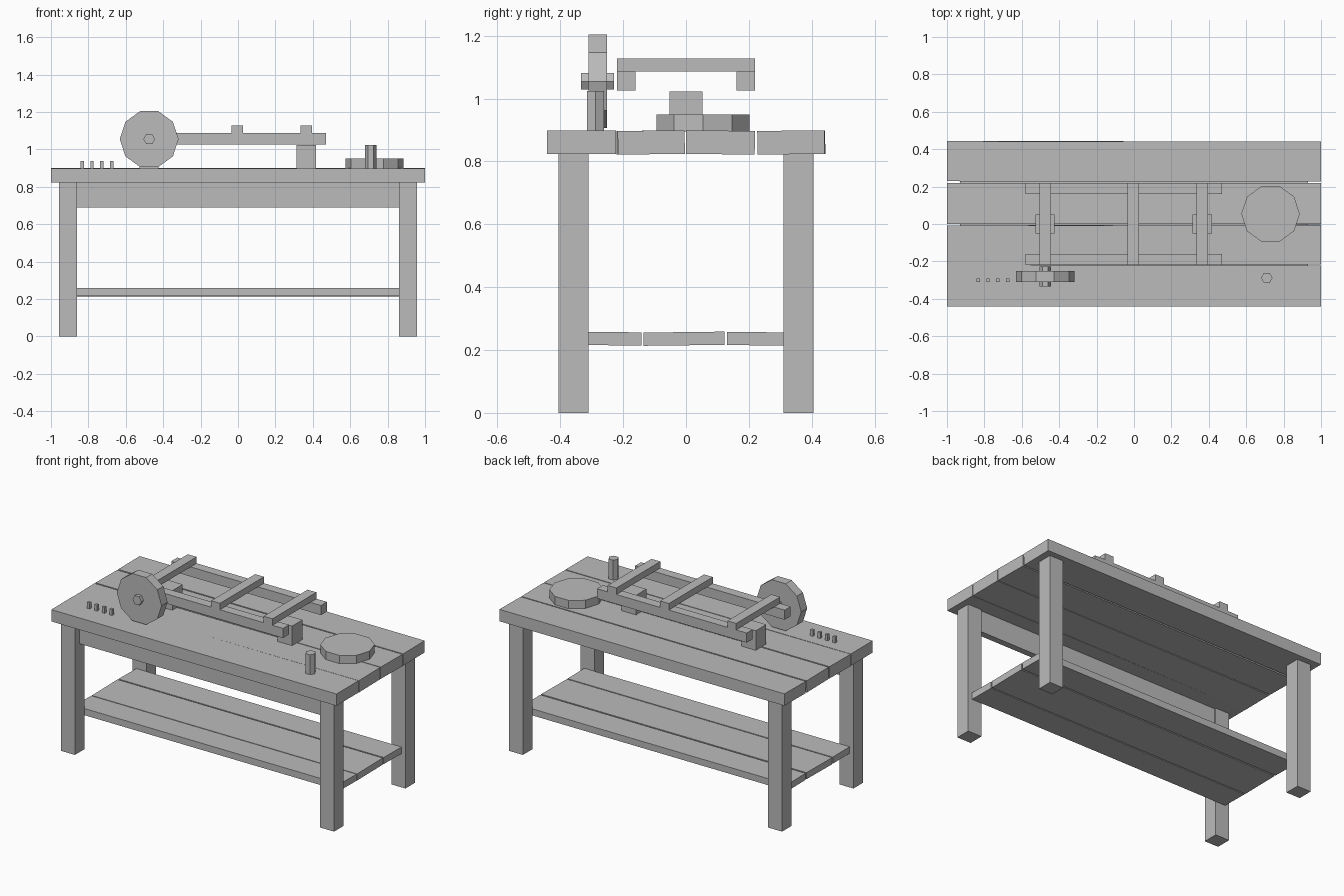
import bpy
import bmesh
import math
from mathutils import Matrix, Vector

cube = bpy.data.objects.get("Cube")
if cube:
    bpy.data.objects.remove(cube, do_unlink=True)

# One plain grey for everything
GREY = (0.5, 0.5, 0.5, 1.0)
grey = bpy.data.materials.new("plain grey")
grey.use_nodes = True
grey.diffuse_color = GREY
bsdf = next(n for n in grey.node_tree.nodes if n.type == "BSDF_PRINCIPLED")
bsdf.inputs["Base Color"].default_value = GREY


def add_object(name, bm, center):
    bmesh.ops.recalc_face_normals(bm, faces=bm.faces)
    mesh = bpy.data.meshes.new(name)
    bm.to_mesh(mesh)
    bm.free()
    mesh.materials.append(grey)
    obj = bpy.data.objects.new(name, mesh)
    obj.location = center
    bpy.context.collection.objects.link(obj)
    return obj


def box(name, x, y, z, tilt=0.0, yaw=0.0):
    """Box from (low, high) ranges, with a slight hand-made tilt and yaw."""
    ranges = (x, y, z)
    bm = bmesh.new()
    bmesh.ops.create_cube(bm, size=1)
    bmesh.ops.scale(bm, vec=[hi - lo for lo, hi in ranges], verts=bm.verts)
    obj = add_object(name, bm, [(lo + hi) / 2 for lo, hi in ranges])
    obj.rotation_euler = (tilt, 0, yaw)
    return obj


def prism(name, sides, radius, depth, center, facing_front=False):
    """Regular prism with corners on the x axis, upright or facing the front."""
    bm = bmesh.new()
    ring = []
    for i in range(sides):
        a = math.tau * i / sides
        ring.append(bm.verts.new((radius * math.cos(a), radius * math.sin(a), -depth / 2)))
    face = bm.faces.new(ring)
    cap = bmesh.ops.extrude_face_region(bm, geom=[face], use_keep_orig=True)
    top = [v for v in cap["geom"] if isinstance(v, bmesh.types.BMVert)]
    bmesh.ops.translate(bm, vec=Vector((0, 0, depth)), verts=top)
    if facing_front:
        bmesh.ops.rotate(bm, matrix=Matrix.Rotation(math.pi / 2, 3, "X"), verts=bm.verts)
    return add_object(name, bm, center)


# Table top planks, laid slightly unevenly
top_planks = [
    ((-0.442, -0.222), 0.0, 0.0),
    ((-0.219, -0.006), 0.012, 0.002),
    ((0.0, 0.219), -0.012, 0.0),
    ((0.228, 0.442), 0.01, -0.001),
]
for i, (y, tilt, yaw) in enumerate(top_planks):
    box(f"top_plank_{i + 1}", (-1, 1), y, (0.823, 0.898), tilt, yaw)

# Legs
for side, sx in (("left", 1), ("right", -1)):
    for end, sy in (("front", -1), ("back", 1)):
        xs = sorted((sx * 0.86, sx * 0.957))
        ys = sorted((sy * 0.31, sy * 0.405))
        box(f"{end}_{side}_leg", xs, ys, (0, 0.825))

# Front apron
box("front_apron", (-0.87, 0.87), (-0.36, -0.32), (0.688, 0.825))

# Lower shelf planks
shelf_planks = [
    ((-0.31, -0.142), -0.01),
    ((-0.135, 0.122), 0.012),
    ((0.131, 0.31), -0.012),
]
for i, (y, tilt) in enumerate(shelf_planks):
    box(f"shelf_plank_{i + 1}", (-0.93, 0.93), y, (0.215, 0.257), tilt)

# Ladder frame: two rails, three rungs, two support blocks
for end, y in (("front", (-0.22, -0.16)), ("back", (0.16, 0.22))):
    box(f"{end}_rail", (-0.58, 0.47), y, (1.026, 1.087))
for i, x in enumerate((-0.475, -0.003, 0.365)):
    box(f"rung_{i + 1}", (x - 0.031, x + 0.031), (-0.22, 0.22), (1.087, 1.128))
for side, x in (("right", -0.475), ("left", 0.365)):
    box(f"{side}_support_block", (x - 0.051, x + 0.051), (-0.052, 0.052), (0.897, 1.023))

# Upright wheel with its hub
prism("wheel", 10, 0.157, 0.06, (-0.475, -0.281, 1.055), True)
prism("wheel_hub", 6, 0.031, 0.105, (-0.475, -0.281, 1.055), True)

# Flat disc and standing rod
prism("flat_disc", 10, 0.156, 0.054, (0.73, 0.054, 0.923))
prism("standing_rod", 6, 0.031, 0.128, (0.71, -0.288, 0.96))

# Row of small pegs
for i in range(4):
    x = -0.833 + i * 0.0525
    box(f"peg_{i + 1}", (x - 0.009, x + 0.009), (-0.309, -0.292), (0.897, 0.937))
